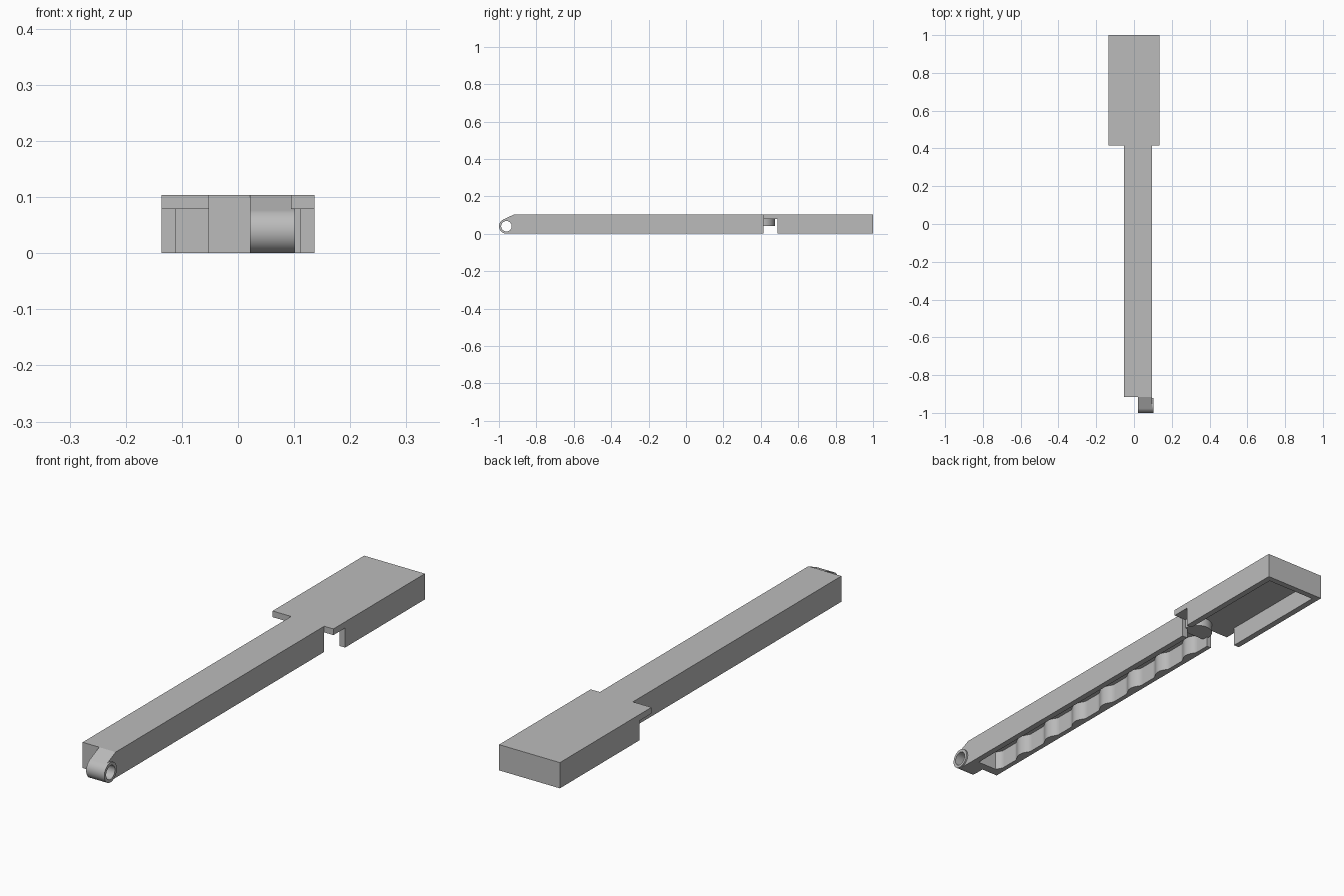
import bpy, bmesh, math
from mathutils import Vector

old = bpy.data.objects.get("Cube")
if old:
    bpy.data.objects.remove(old, do_unlink=True)

grey = bpy.data.materials.new("plain grey")
grey.use_nodes = True
colour = (0.5, 0.5, 0.5, 1)
grey.diffuse_color = colour
grey.node_tree.nodes["Principled BSDF"].inputs["Base Color"].default_value = colour


def extrude(name, outline, start, end, axis="z", smooth=False):
    """Prism from an outline: (x, y) along z, or (y, z) along x."""
    bm = bmesh.new()
    if axis == "z":
        verts = [bm.verts.new((a, b, start)) for a, b in outline]
        move = Vector((0, 0, end - start))
    else:
        verts = [bm.verts.new((start, a, b)) for a, b in outline]
        move = Vector((end - start, 0, 0))
    face = bm.faces.new(verts)
    new = bmesh.ops.extrude_face_region(bm, geom=[face], use_keep_orig=True)["geom"]
    bmesh.ops.translate(bm, vec=move, verts=[v for v in new if isinstance(v, bmesh.types.BMVert)])
    return finish(name, bm, smooth)


def finish(name, bm, smooth):
    bmesh.ops.recalc_face_normals(bm, faces=bm.faces)
    mesh = bpy.data.meshes.new(name)
    bm.to_mesh(mesh)
    bm.free()
    mesh.materials.append(grey)
    obj = bpy.data.objects.new(name, mesh)
    bpy.context.collection.objects.link(obj)
    if smooth:
        bpy.ops.object.select_all(action="DESELECT")
        obj.select_set(True)
        bpy.context.view_layer.objects.active = obj
        bpy.ops.object.shade_smooth_by_angle(angle=math.radians(35))
    return obj


def rect(x0, x1, y0, y1):
    return [(x0, y0), (x1, y0), (x1, y1), (x0, y1)]


def arc(cx, cy, r, a0, a1, n):
    angles = [math.radians(a0 + (a1 - a0) * i / n) for i in range(n + 1)]
    return [(cx + r * math.cos(a), cy + r * math.sin(a)) for a in angles]


TOP, LID, WALL = 0.104, 0.079, 0.025
LEFT, RIGHT, HEAD = 0.095, -0.053, 0.136
FRONT, JOIN = -0.917, 0.415

# Top plates of the arm and the wide head
extrude("arm_top", rect(RIGHT, LEFT, FRONT, JOIN), LID, TOP)
extrude("head_top", rect(-HEAD, HEAD, JOIN, 1), LID, TOP)

# Head walls, open at the front and below
inner = HEAD - WALL
extrude("head_walls", [(-HEAD, 0.49), (-HEAD, 1), (HEAD, 1), (HEAD, 0.49), (inner, 0.49),
                       (inner, 1 - WALL), (-inner, 1 - WALL), (-inner, 0.49)], 0, LID)

# Arm walls around a channel with a row of rounded bumps on one side
period, first, steps = 0.172, -0.04, 150
channel_front = FRONT + 0.035
wave = []
for i in range(steps + 1):
    y = channel_front + (JOIN - channel_front) * i / steps
    bump = max(0, math.cos(2 * math.pi * (y - first) / period))
    wave.append((RIGHT + 0.02 + 0.018 * bump, y))
extrude("arm_walls", [(RIGHT, JOIN), (RIGHT, FRONT), (LEFT, FRONT), (LEFT, JOIN),
                      (LEFT - WALL, JOIN), (LEFT - WALL, channel_front)] + wave, 0, LID, smooth=True)

# Rounded stop between the arm and the head
extrude("rounded_stop", arc(0.02, JOIN, 0.06, 0, 180, 24) + [(-0.03, 0.39), (0.07, 0.39)],
        0.042, LID, smooth=True)

# Hinge barrel: a tube made of two rings
cy, cz, r, hole = -0.96, 0.04, 0.04, 0.028
x0, x1, n = 0.021, 0.102, 40
bm = bmesh.new()
rings = [[bm.verts.new((x, a, b)) for a, b in arc(cy, cz, rad, 0, 360, n)[:-1]]
         for x, rad in ((x0, r), (x1, r), (x1, hole), (x0, hole))]
for k in range(4):
    p, q = rings[k], rings[(k + 1) % 4]
    for i in range(n):
        j = (i + 1) % n
        bm.faces.new((p[i], p[j], q[j], q[i]))
finish("hinge_barrel", bm, True)

# Web joining the barrel to the arm, sloping up to the top plate
web = [(FRONT, TOP), (FRONT, 0)] + arc(cy, cz, r, -90, 114, 24)
extrude("hinge_web", web, x0, LEFT, axis="x")
